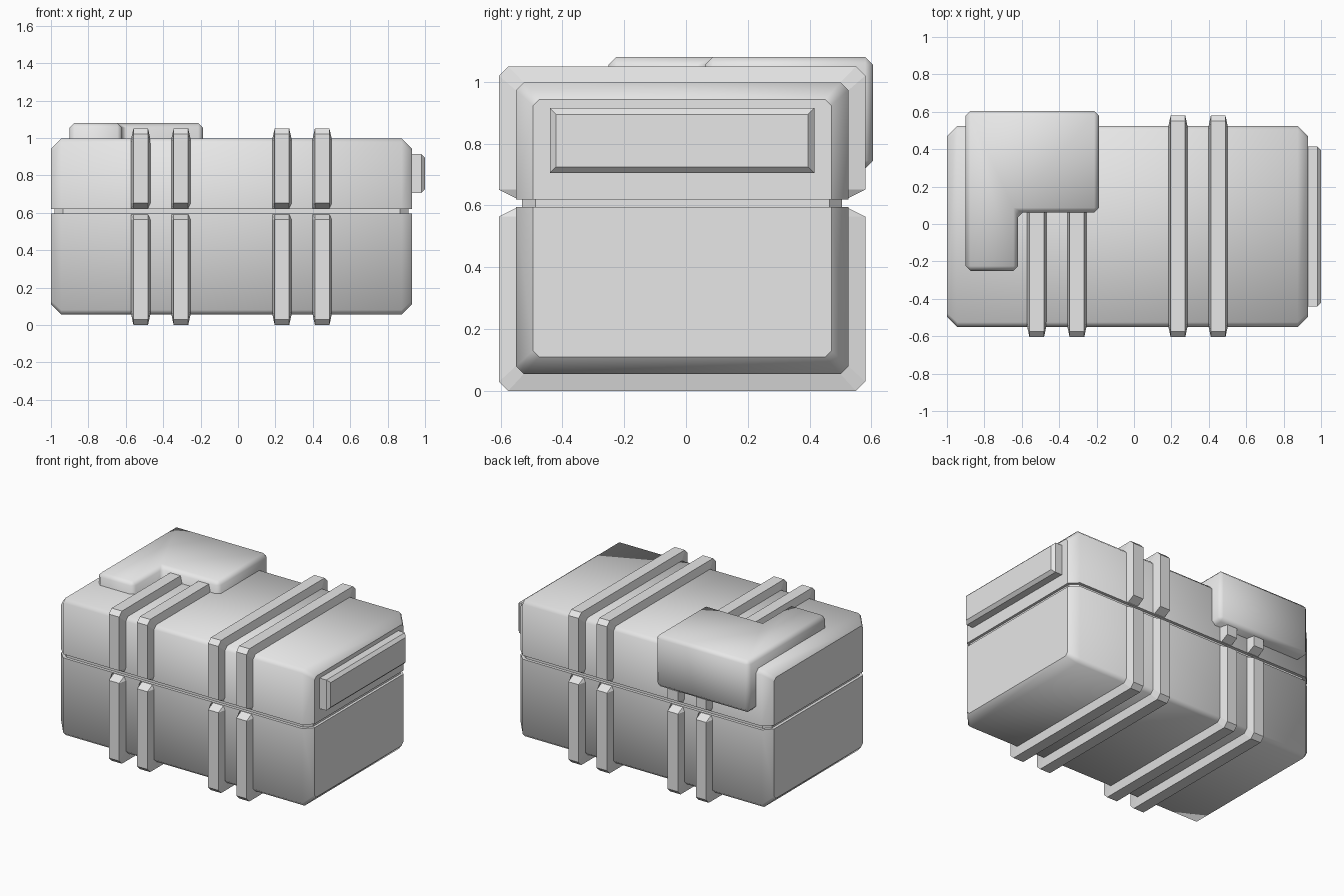
import bpy
import bmesh

cube = bpy.data.objects.get("Cube")
if cube:
    bpy.data.objects.remove(cube, do_unlink=True)

grey = bpy.data.materials.new("light grey")
grey.use_nodes = True
grey.diffuse_color = (0.8, 0.8, 0.8, 1)
grey.node_tree.nodes["Principled BSDF"].inputs["Base Color"].default_value = (0.8, 0.8, 0.8, 1)

BACK, FRONT = 0.525, -0.55      # body sides
SEAM_LOW, SEAM_HIGH = 0.595, 0.62
BEVEL = 0.055


def finish(name, bm, smooth=False):
    """Turn a bmesh into a named object; smooth may be a rule on faces."""
    bmesh.ops.recalc_face_normals(bm, faces=bm.faces)
    for f in bm.faces:
        f.smooth = smooth(f) if callable(smooth) else smooth
    mesh = bpy.data.meshes.new(name)
    bm.to_mesh(mesh)
    bm.free()
    mesh.materials.append(grey)
    obj = bpy.data.objects.new(name, mesh)
    bpy.context.collection.objects.link(obj)
    return obj


def loft(sections):
    """Skin a list of (x, [(y, z), ...]) sections and cap both ends."""
    bm = bmesh.new()
    rings = [[bm.verts.new((x, y, z)) for y, z in pts] for x, pts in sections]
    for a, b in zip(rings, rings[1:]):
        for i in range(len(a)):
            j = (i + 1) % len(a)
            bm.faces.new((a[i], a[j], b[j], b[i]))
    bm.faces.new(rings[0])
    bm.faces.new(rings[-1])
    return bm


def half_profile(front, back, seam, outer, corner, lip=None):
    """Cross-section of one half, open edge at the seam, chamfered corners."""
    s = 1 if outer > seam else -1
    pts = [(front, outer - s * corner), (front + corner, outer),
           (back - corner, outer), (back, outer - s * corner)]
    if lip:
        # slanted foot next to the seam
        pts = [(FRONT + 0.005, seam), (front, seam + s * lip)] + pts
        pts += [(back, seam + s * lip), (BACK - 0.005, seam)]
    else:
        pts = [(front, seam)] + pts + [(back, seam)]
    return pts


def body_half(name, seam, outer):
    s = 1 if outer > seam else -1
    end = half_profile(FRONT + BEVEL, BACK - BEVEL, seam, outer - s * BEVEL, 0.02)
    full = half_profile(FRONT, BACK, seam, outer, 0.025)
    bm = loft([(-1, end), (-1 + BEVEL, full), (0.93 - BEVEL, full), (0.93, end)])
    finish(name, bm, lambda f: abs(f.normal.x) < 0.95 and
           not all(abs(v.co.z - seam) < 0.001 for v in f.verts))


def rib_half(name, x, seam, outer, body_outer):
    s = 1 if outer > seam else -1
    seam += s * 0.001
    base = half_profile(FRONT + 0.005, BACK - 0.005, seam, body_outer - s * 0.005, 0.025, 0.03)
    top = half_profile(-0.605, 0.58, seam, outer, 0.03, 0.03)
    finish(name, loft([(x - 0.052, base), (x - 0.039, top),
                       (x + 0.039, top), (x + 0.052, base)]))


# Main shell: base, lid and the recessed core seen in the seam
body_half("base_shell", SEAM_LOW, 0.055)
body_half("lid_shell", SEAM_HIGH, 0.998)
core = [(-0.53, 0.56), (0.505, 0.56), (0.505, 0.65), (-0.53, 0.65)]
core_end = [(y * 0.92, z) for y, z in core]
finish("seam_core", loft([(-0.98, core_end), (-0.935, core),
                          (0.865, core), (0.912, core_end)]))

# Four reinforcing ribs, split at the seam
for n, x in enumerate((-0.52, -0.305, 0.235, 0.45), 1):
    rib_half(f"lower_rib_{n}", x, SEAM_LOW, 0, 0.055)
    rib_half(f"upper_rib_{n}", x, SEAM_HIGH, 1.05, 0.998)

# Raised rectangular panel on the end
rim = [(-0.44, 0.705), (0.415, 0.705), (0.415, 0.915), (-0.44, 0.915)]
face = [(-0.42, 0.725), (0.395, 0.725), (0.395, 0.895), (-0.42, 0.895)]
finish("end_panel", loft([(0.9, rim), (0.98, rim), (1.0, face)]))

# L-shaped bracket over the lid's back edge, with a flap down the back
outline = [(-0.9, -0.25), (-0.62, -0.25), (-0.62, 0.062),
           (-0.188, 0.062), (-0.188, 0.605), (-0.9, 0.605)]
bm = bmesh.new()
bottom = bm.faces.new([bm.verts.new((x, y, 0.72)) for x, y in outline])
raised = bmesh.ops.extrude_face_region(bm, geom=[bottom], use_keep_orig=True)
for v in raised["geom"]:
    if isinstance(v, bmesh.types.BMVert):
        v.co.z = 1.08
bmesh.ops.recalc_face_normals(bm, faces=bm.faces)
bmesh.ops.bevel(bm, geom=list(bm.edges), offset=0.025, segments=1,
                affect="EDGES", clamp_overlap=True)
finish("corner_bracket", bm, True)
